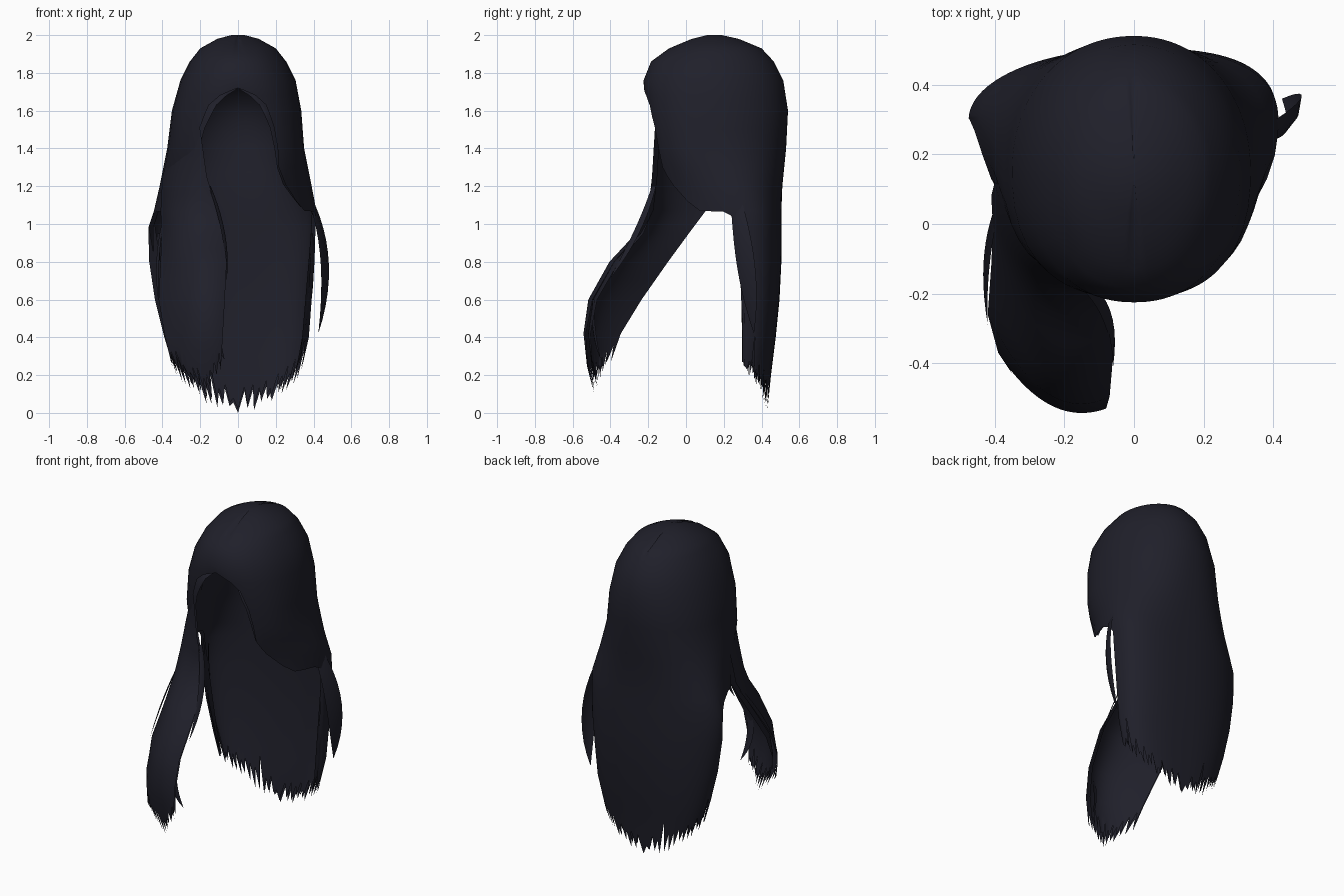
import bpy, bmesh, math, random
from mathutils import Vector

random.seed(4)
if "Cube" in bpy.data.objects:
    bpy.data.objects.remove(bpy.data.objects["Cube"])

hair = bpy.data.materials.new("blue_black_hair")
hair.use_nodes = True
COLOUR = (0.014, 0.014, 0.023, 1)
hair.diffuse_color = COLOUR
bsdf = hair.node_tree.nodes["Principled BSDF"]
bsdf.inputs["Base Color"].default_value = COLOUR
bsdf.inputs["Roughness"].default_value = 0.8


def lookup(table, key):
    """Linear interpolation in rows whose first value ascends."""
    if key <= table[0][0]:
        return table[0][1:]
    for a, b in zip(table, table[1:]):
        if key <= b[0]:
            f = (key - a[0]) / (b[0] - a[0])
            return [p + (q - p) * f for p, q in zip(a[1:], b[1:])]
    return table[-1][1:]


def grid_mesh(name, columns, closed=False):
    """Skin neighbouring columns of points, merging collapsed corners."""
    bm = bmesh.new()
    cols = [[bm.verts.new(p) for p in col] for col in columns]
    pairs = list(zip(cols, cols[1:]))
    if closed:
        pairs.append((cols[-1], cols[0]))
        bm.faces.new([c[0] for c in cols])
    for a, b in pairs:
        for k in range(len(a) - 1):
            bm.faces.new((a[k], a[k + 1], b[k + 1], b[k]))
    bmesh.ops.remove_doubles(bm, verts=bm.verts, dist=0.0005)
    bmesh.ops.recalc_face_normals(bm, faces=bm.faces)
    for f in bm.faces:
        f.smooth = True
    mesh = bpy.data.meshes.new(name)
    bm.to_mesh(mesh)
    bm.free()
    mesh.materials.append(hair)
    obj = bpy.data.objects.new(name, mesh)
    bpy.context.collection.objects.link(obj)
    return obj


# Head and back sheet: height, left and right half widths, back y, front y,
# widest y, squareness of the front, left back and right back
HULL = [
    (0.0, .26, .26, .43, .10, .30, 2, 2.6, 2.4),
    (0.2, .33, .33, .45, .05, .30, 2, 2.7, 2.4),
    (0.4, .375, .39, .475, .0, .30, 2, 2.8, 2.3),
    (0.6, .39, .44, .495, -.04, .30, 2, 2.8, 2.1),
    (0.8, .405, .47, .505, -.08, .30, 2, 2.8, 2.0),
    (0.98, .41, .475, .505, -.11, .30, 2, 2.7, 2.0),
    (1.07, .415, .445, .505, -.12, .29, 2.0, 2.5, 2.1),
    (1.2, .39, .415, .51, -.175, .24, 1.9, 2.3, 2.2),
    (1.4, .35, .375, .53, -.185, .17, 2.6, 2.2, 2.2),
    (1.6, .335, .35, .54, -.215, .15, 2.4, 2.1, 2.1),
    (1.76, .305, .305, .515, -.225, .15, 2.2, 2, 2),
    (1.86, .255, .255, .465, -.185, .15, 2.1, 2, 2),
    (1.93, .20, .20, .40, -.09, .15, 2, 2, 2),
    (1.98, .11, .11, .28, .03, .15, 2, 2, 2),
    (2.0, .035, .035, .19, .11, .15, 2, 2, 2),
]
# Lower edge of the hair by angle from the front
HEM = [(0, 1.72), (14, 1.68), (23, 1.63), (29, 1.51), (31, 1.4), (33, 1.3),
       (41, 1.21), (50, 1.12), (58, 1.07), (77, 1.065), (86, 1.03), (90, .99),
       (91, .25), (120, .15), (150, .06), (180, .0)]
HEIGHTS = [2.0, 1.98, 1.955, 1.93, 1.9, 1.86, 1.81, 1.76, 1.68, 1.6, 1.5, 1.4,
           1.3, 1.2, 1.07, .98, .8, .6, .4, .3, .2, .1, 0]


def hull_point(angle, z):
    left, right, back, front, mid, nf, nl, nr = lookup(HULL, z)
    s, c = math.sin(math.radians(angle)), math.cos(math.radians(angle))
    n = nf if c > 0 else (nl if s > 0 else nr)
    x = abs(s) ** (2 / n) * (left if s > 0 else -right) if abs(s) > 1e-6 else 0
    end = front if c > 0 else back
    return Vector((x, mid + (end - mid) * abs(c) ** (2 / n), z))


# Outer shell, and a lining with a lower crown that follows it down the back
half = [0, 5, 10, 14, 18, 23, 26, 29, 31, 33, 37, 41, 50, 58, 67, 77, 86, 90, 91]
half += [91 + 3.3 * i for i in range(1, 27)]
angles = half + [180] + [-a for a in reversed(half[1:])]
BASE, SQUASH, SHRINK = 1.2, .72, .95
outer, inner = [], []
for i, angle in enumerate(angles):
    hem = lookup(HEM, abs(angle))[0]
    if 91 < abs(angle) < 179:
        if i % 2 == 0:
            hem += random.choice((.05, .08, .11, .2))
        else:
            hem += random.uniform(-.02, .03)
    col = [hull_point(angle, max(z, hem)) for z in HEIGHTS]
    if angle in (0, 180):          # centre parting
        for p in col[:4]:
            p.z -= .012
    outer.append(col)
    lining_hem = hem + .02 if hem < BASE else BASE + (hem - BASE) / SQUASH
    col = []
    for z in HEIGHTS:
        p = hull_point(angle, max(z, lining_hem))
        if p.z > BASE:
            p.z = BASE + (p.z - BASE) * SQUASH
        col.append((p.x * SHRINK, .15 + (p.y - .15) * SHRINK, p.z))
    inner.append(col)
grid_mesh("head_and_back_hair", outer, closed=True)
grid_mesh("inner_lining", inner, closed=True)

# Swept front lock: height, then inner, middle and outer x and y
LOCK = [
    (.10, -.10, -.48, -.18, -.485, -.26, -.45),
    (.25, -.09, -.52, -.22, -.51, -.35, -.43),
    (.42, -.08, -.53, -.24, -.52, -.39, -.37),
    (.6, -.07, -.495, -.25, -.485, -.42, -.26),
    (.8, -.06, -.38, -.25, -.37, -.41, -.12),
    (.95, -.08, -.25, -.28, -.23, -.405, -.01),
    (1.07, -.11, -.20, -.31, -.14, -.41, .08),
    (1.25, -.165, -.18, -.31, -.09, -.40, .12),
    (1.5, -.20, -.165, -.28, -.06, -.33, .08),
]


def lock_point(u, z, inset):
    xi, yi, xm, ym, xo, yo = lookup(LOCK, z)
    w = (2 * (u - .5) * (u - 1), 4 * u * (1 - u), 2 * u * (u - .5))
    return (w[0] * xi + w[1] * xm + w[2] * xo + inset * (u - .3),
            w[0] * yi + w[1] * ym + w[2] * yo + inset, z)


STEPS = 22
TOPS = [1.5, 1.37, 1.25, 1.15, 1.07, 1.0, .95, .87, .8, .7, .6, .5,
        .42, .33, .25, .17, .08]
for name, inset in (("front_lock", 0), ("front_lock_underside", .025)):
    columns = []
    for i in range(STEPS + 1):
        u = i / STEPS
        hem = .09 + .16 * abs(u - .45) ** 1.2 * 2 + inset
        hem += random.uniform(.06, .17) if i % 2 else random.uniform(0, .03)
        columns.append([lock_point(u, max(z, hem), inset) for z in TOPS])
    grid_mesh(name, columns)


def strand(name, path, width, across):
    """Leaf-shaped ribbon ending in a fine point."""
    a, b, c = [Vector(p) for p in path]
    side = Vector(across).normalized()
    left, mid, right = [], [], []
    steps = 10
    for k in range(steps + 1):
        t = k / steps
        p = a * (1 - t) ** 2 + b * 2 * t * (1 - t) + c * t * t
        w = width * (1 - t ** 2) * (.5 + t)
        bulge = side.cross(Vector((0, 0, 1))) * w * .25
        left.append(p - side * w)
        mid.append(p + bulge)
        right.append(p + side * w)
    grid_mesh(name, [left, mid, right])


# Loose strands along the sheet edges and the lock edges
strand("left_side_strand", ((.395, .27, 1.1), (.51, .32, .8), (.425, .36, .42)),
       .07, (.4, .9, 0))
strand("left_inner_strand", ((.39, .30, .95), (.41, .31, .6), (.30, .33, .2)),
       .03, (.5, .9, 0))
strand("right_inner_strand", ((-.42, .30, .95), (-.44, .31, .6), (-.33, .33, .24)),
       .03, (-.5, .9, 0))
strand("lock_outer_strand", ((-.40, .02, 1.0), (-.44, -.13, .8), (-.42, -.29, .58)),
       .03, (-.3, .9, 0))
strand("lock_inner_strand", ((-.15, -.17, 1.2), (-.05, -.24, .95), (-.06, -.41, .70)),
       .025, (.5, .9, 0))
strand("lock_tip_strand", ((-.10, -.49, .6), (-.14, -.50, .42), (-.07, -.45, .28)),
       .025, (.9, .4, 0))
